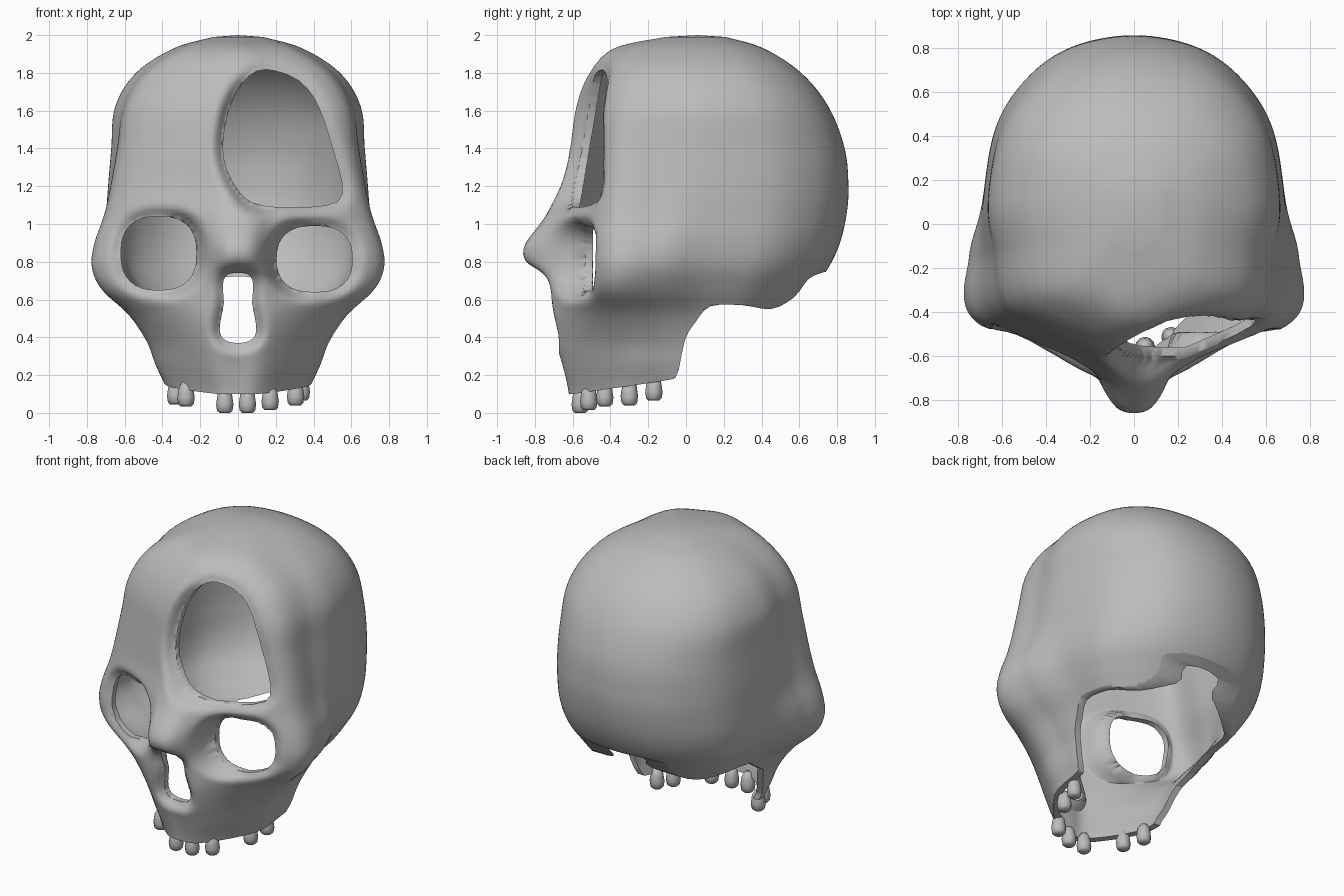
import bpy, bmesh, math

if "Cube" in bpy.data.objects:
    bpy.data.objects.remove(bpy.data.objects["Cube"])

bone = bpy.data.materials.new("bone_grey")
bone.diffuse_color = (0.5, 0.5, 0.5, 1)
bone.use_nodes = True
bone.node_tree.nodes["Principled BSDF"].inputs["Base Color"].default_value = bone.diffuse_color


def catmull(pts, n, closed=False):
    """Smooth curve through tuples of any size, n samples per segment."""
    out, m = [], len(pts)
    for i in range(m if closed else m - 1):
        if closed:
            a, b, c, d = (pts[(i + k) % m] for k in (-1, 0, 1, 2))
        else:
            a, b, c, d = pts[max(i - 1, 0)], pts[i], pts[i + 1], pts[min(i + 2, m - 1)]
        for s in range(n):
            t = s / n
            out.append(tuple(0.5 * (2 * q + (r - p) * t + (2 * p - 5 * q + 4 * r - w) * t * t
                                    + (3 * q - p - 3 * r + w) * t ** 3)
                             for p, q, r, w in zip(a, b, c, d)))
    if not closed:
        out.append(pts[-1])
    return out


def make_object(name, bm):
    bmesh.ops.recalc_face_normals(bm, faces=bm.faces[:])
    me = bpy.data.meshes.new(name)
    bm.to_mesh(me)
    bm.free()
    me.materials.append(bone)
    ob = bpy.data.objects.new(name, me)
    bpy.context.collection.objects.link(ob)
    return ob


def prism(name, outline, axis, lo, hi):
    """Hidden cutter: a 2D outline extruded along x or y."""
    bm = bmesh.new()
    place = (lambda p: (lo, p[0], p[1])) if axis == 'x' else (lambda p: (p[0], lo, p[1]))
    face = bm.faces.new([bm.verts.new(place(p)) for p in outline])
    ext = bmesh.ops.extrude_face_region(bm, geom=[face])
    shift = (hi - lo, 0, 0) if axis == 'x' else (0, hi - lo, 0)
    bmesh.ops.translate(bm, vec=shift, verts=[v for v in ext["geom"] if isinstance(v, bmesh.types.BMVert)])
    ob = make_object(name, bm)
    ob.hide_render = True
    return ob


def rounded(cx, cz, a, b, p=2.5, n=32):
    pts = []
    for i in range(n):
        c, s = math.cos(i * math.tau / n), math.sin(i * math.tau / n)
        pts.append((cx + a * math.copysign(abs(c) ** (2 / p), c),
                    cz + b * math.copysign(abs(s) ** (2 / p), s)))
    return pts


# Openings in the front, as x-z outlines
nose_half = [(0.05, 0.735), (0.08, 0.68), (0.075, 0.58), (0.095, 0.47), (0.09, 0.41), (0.045, 0.375)]
openings = {
    "right_eye": rounded(0.405, 0.815, 0.2, 0.175),
    "left_eye": rounded(-0.42, 0.845, 0.2, 0.195),
    "nose": catmull(nose_half + [(-x, z) for x, z in reversed(nose_half)], 3, True),
    "forehead_hole": catmull([(-0.08, 1.42), (-0.06, 1.29), (0.0, 1.18), (0.07, 1.115), (0.2, 1.09),
                              (0.38, 1.09), (0.53, 1.12), (0.55, 1.22), (0.5, 1.4), (0.45, 1.56),
                              (0.4, 1.67), (0.32, 1.76), (0.2, 1.81), (0.1, 1.81), (0.02, 1.74),
                              (-0.05, 1.6)], 2, True),
}


def edge_distance(x, z, outline):
    """Distance to the outline, zero inside it."""
    best, inside = 9.0, False
    for i, (bx, bz) in enumerate(outline):
        ax, az = outline[i - 1]
        dx, dz = bx - ax, bz - az
        if (az > z) != (bz > z) and x < ax + dx * (z - az) / dz:
            inside = not inside
        t = max(0, min(1, ((x - ax) * dx + (z - az) * dz) / (dx * dx + dz * dz + 1e-12)))
        best = min(best, math.hypot(x - ax - t * dx, z - az - t * dz))
    return 0.0 if inside else best


boxes = {k: (min(p[0] for p in o), max(p[0] for p in o), min(p[1] for p in o), max(p[1] for p in o))
         for k, o in openings.items()}


def sculpt(x, y, z):
    """Nose bridge, and rims that roll inward at each opening."""
    if y > -0.25:
        return (x, y, z)
    y -= 0.115 * math.exp(-((z - 0.85) / 0.15) ** 2) * math.exp(-(x / 0.14) ** 4)
    push, w = 0.0, 0.07
    for k, o in openings.items():
        x0, x1, z0, z1 = boxes[k]
        if x0 - w < x < x1 + w and z0 - w < z < z1 + w:
            depth = 0.06                       # nose
            if "eye" in k:
                depth = max(0.05, -0.53 - y)   # sockets sink to one plane
            elif k == "forehead_hole":
                depth = max(0.03, -0.6 + 0.17 * (z - 1.1) - y)
            d = edge_distance(x, z, o)
            push = max(push, depth * max(0, 1 - max(0, d - 0.006) / w) ** 2)
    return (x, y + push, z)


# Skull sections: z, front y, mid-face y, corner x, corner y, side x, back y
levels = [
    (-0.05, -0.61, -0.56, 0.33, -0.33, 0.35, 0.45),
    (0.10, -0.62, -0.575, 0.345, -0.33, 0.36, 0.45),
    (0.25, -0.65, -0.615, 0.41, -0.33, 0.41, 0.48),
    (0.38, -0.69, -0.65, 0.46, -0.35, 0.45, 0.53),
    (0.52, -0.72, -0.665, 0.555, -0.38, 0.51, 0.575),
    (0.65, -0.74, -0.65, 0.69, -0.42, 0.60, 0.665),
    (0.77, -0.745, -0.635, 0.735, -0.43, 0.665, 0.755),
    (0.90, -0.745, -0.635, 0.715, -0.43, 0.69, 0.815),
    (1.05, -0.72, -0.63, 0.665, -0.42, 0.69, 0.85),
    (1.20, -0.68, -0.60, 0.63, -0.41, 0.685, 0.86),
    (1.40, -0.64, -0.58, 0.59, -0.40, 0.67, 0.84),
    (1.62, -0.59, -0.55, 0.55, -0.38, 0.65, 0.755),
    (1.80, -0.51, -0.475, 0.45, -0.33, 0.54, 0.61),
    (1.93, -0.38, -0.35, 0.27, -0.26, 0.34, 0.41),
    (1.99, -0.11, -0.10, 0.10, -0.06, 0.13, 0.21),
]


def contour(z, yf, ym, xc, yc, xs, yb):
    cheek = 0.015 + 0.03 * math.exp(-((z - 0.82) / 0.2) ** 2)
    half = [(0, yf), (0.4 * xc, ym), (xc, yc), (0.5 * (xc + xs) + cheek, 0.45 * yc + 0.05), (xs, 0.1)]
    for deg in (25, 47, 68):
        c, s = math.cos(math.radians(deg)), math.sin(math.radians(deg))
        half.append((xs * c ** 0.92, 0.1 + (yb - 0.1) * s ** 0.92))
    half.append((0, yb))
    return catmull(half + [(-x, y) for x, y in reversed(half[1:-1])], 14, True)


# Skull shell
bm = bmesh.new()
rings = []
for p in catmull(levels, 7):
    rings.append([bm.verts.new(sculpt(x, y, p[0])) for x, y in contour(*p)])
for lo, hi in zip(rings, rings[1:]):
    for i in range(len(lo)):
        bm.faces.new((lo[i - 1], lo[i], hi[i], hi[i - 1]))
crown = bm.verts.new((0, 0.06, 2.0))
for i in range(len(rings[-1])):
    bm.faces.new((rings[-1][i - 1], rings[-1][i], crown))
skull = make_object("skull", bm)
solid = skull.modifiers.new("wall", 'SOLIDIFY')
solid.thickness, solid.offset = 0.04, -1

# Cutters: openings, open underside, shorter left jaw
cutters = [prism(k + "_cutter", o, 'y', -1.2, -0.25) for k, o in openings.items()]
cutters.append(prism("underside_cutter", catmull([
    (-0.6, 0.1), (-0.12, 0.17), (-0.05, 0.2), (-0.025, 0.3), (0.0, 0.4), (0.05, 0.48),
    (0.13, 0.565), (0.3, 0.57), (0.45, 0.55), (0.57, 0.61), (0.65, 0.71), (0.73, 0.745)], 3)
    + [(1.2, 0.76), (1.2, -0.5), (-1.2, -0.5), (-1.2, 0.08)], 'x', -1.2, 1.2))
cutters.append(prism("left_jaw_cutter", [
    (-0.2, -0.4), (-0.22, 0.2), (-0.13, 0.42), (0.1, 0.57), (0.3, 0.5), (0.3, -0.4)], 'x', -1.1, -0.03))
bpy.context.view_layer.objects.active = skull
skull.select_set(True)
for c in cutters:
    m = skull.modifiers.new(c.name, 'BOOLEAN')
    m.operation, m.solver, m.object = 'DIFFERENCE', 'EXACT', c
for m in list(skull.modifiers):
    bpy.ops.object.modifier_apply(modifier=m.name)
for c in cutters:
    bpy.data.objects.remove(c)
bpy.ops.object.shade_smooth_by_angle(angle=math.radians(60))

# Teeth: x, y, bottom z
teeth = [(0.335, -0.17, 0.065), (0.305, -0.30, 0.04), (0.17, -0.515, 0.015), (0.05, -0.56, 0.0),
         (-0.07, -0.56, 0.0), (-0.275, -0.43, 0.035), (-0.33, -0.30, 0.045)]
profile = [(0.028, 0), (0.041, 0.012), (0.046, 0.045), (0.038, 0.1), (0.02, 0.13)]
for n, (tx, ty, tz) in enumerate(teeth):
    bm = bmesh.new()
    loops = [[bm.verts.new((tx + r * math.cos(a * math.tau / 12), ty + r * math.sin(a * math.tau / 12), tz + h))
              for a in range(12)] for r, h in profile]
    for lo, hi in zip(loops, loops[1:]):
        for i in range(12):
            bm.faces.new((lo[i - 1], lo[i], hi[i], hi[i - 1]))
    bm.faces.new(loops[0])
    bm.faces.new(loops[-1])
    tooth = make_object(f"tooth_{n + 1}", bm)
    bpy.ops.object.select_all(action='DESELECT')
    tooth.select_set(True)
    bpy.context.view_layer.objects.active = tooth
    bpy.ops.object.shade_smooth_by_angle(angle=math.radians(60))
